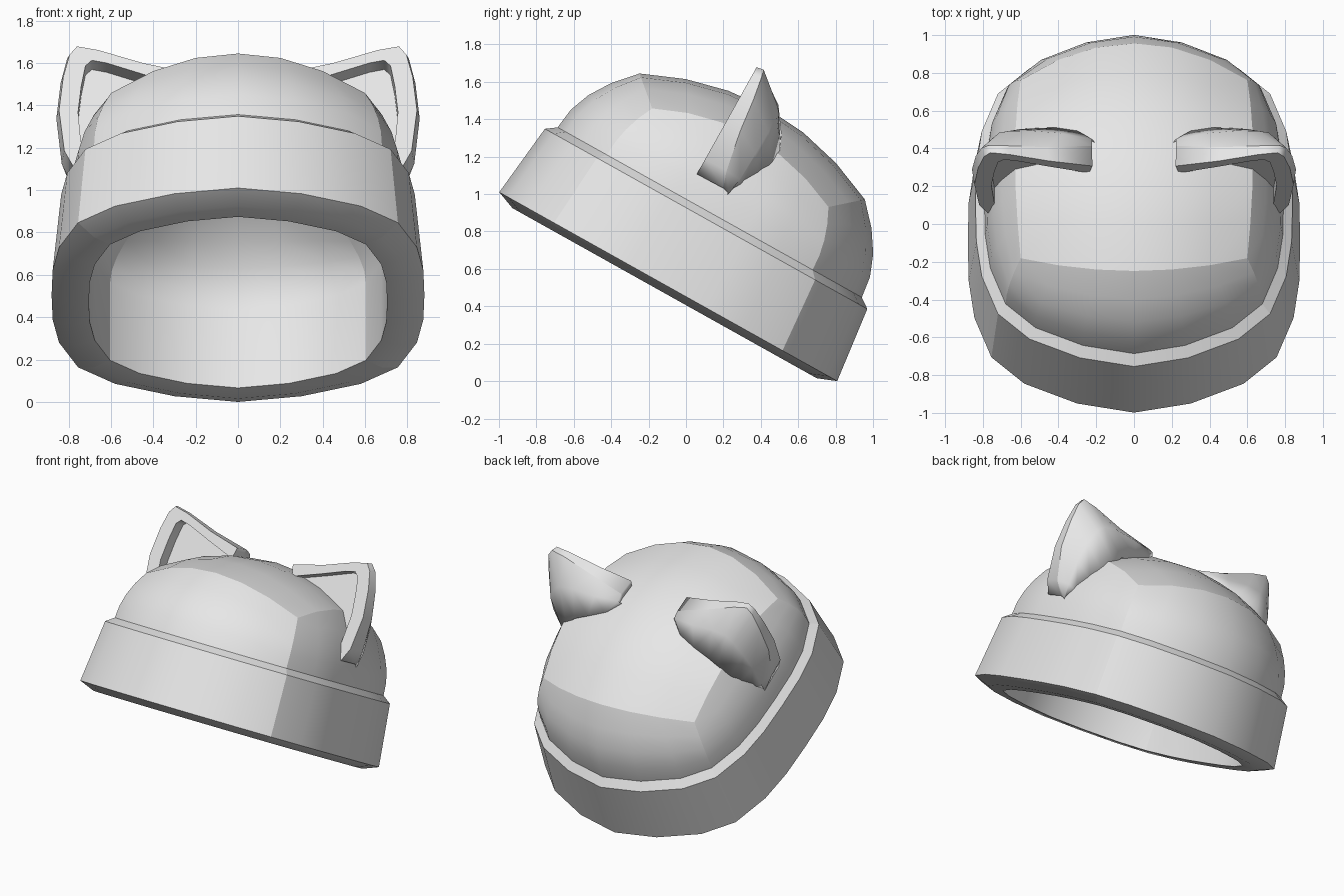
import bpy, bmesh, math
from mathutils import Matrix, Vector

if "Cube" in bpy.data.objects:
    bpy.data.objects.remove(bpy.data.objects["Cube"])

grey = bpy.data.materials.new("light grey fabric")
grey.use_nodes = True
grey.diffuse_color = (0.8, 0.8, 0.8, 1)
grey.node_tree.nodes["Principled BSDF"].inputs["Base Color"].default_value = (0.8, 0.8, 0.8, 1)

# The whole hat is tipped back so that the brim is raised at the front
TILT = Matrix.Translation((0, -0.095, 0.505)) @ Matrix.Rotation(math.radians(-29.2), 4, 'X')


def finish(name, bm):
    bmesh.ops.recalc_face_normals(bm, faces=bm.faces)
    bm.transform(TILT)
    for f in bm.faces:
        f.smooth = True
    mesh = bpy.data.meshes.new(name)
    bm.to_mesh(mesh)
    bm.free()
    mesh.materials.append(grey)
    ob = bpy.data.objects.new(name, mesh)
    bpy.context.collection.objects.link(ob)


def bridge(bm, r1, r2):
    n = len(r1)
    for i in range(n):
        j = (i + 1) % n
        bm.faces.new((r1[i], r1[j], r2[j], r2[i]))


def crease(bm, v1, v2):
    e = bm.edges.get((v1, v2))
    if e:
        e.smooth = False


# Rounded-square outline, walked as the border of a 6 x 6 panel
N = 3
BORDER = ([(i, -N) for i in range(-N, N)] + [(N, j) for j in range(-N, N)]
          + [(-i, N) for i in range(-N, N)] + [(-N, -j) for j in range(-N, N)])
FRONT = [(0, 1.035), (0.3, 0.98), (0.58, 0.86), (0.755, 0.70)]
SIDE = [(0.88, 0), (0.875, 0.24), (0.845, 0.46), (0.755, 0.70)]


def section(i, j):
    x, y = FRONT[abs(i)] if abs(j) == N else SIDE[abs(j)]
    return Vector((math.copysign(x, i), math.copysign(y, j), 0))


def ring_points(scale, z):
    return [section(i, j) * scale + Vector((0, 0, z)) for i, j in BORDER]


def top_panel(bm, scale, drop):
    grid = {}
    for i in range(-N, N + 1):
        for j in range(-N, N + 1):
            a, b = i / N, j / N
            grid[i, j] = bm.verts.new((
                a * (0.63 - 0.03 * b * b) * scale,
                b * (0.69 - 0.15 * a * a) * scale,
                1.09 - 0.17 * (a * a + b * b) + 0.04 * a * a * b * b - drop))
    for i in range(-N, N):
        for j in range(-N, N):
            bm.faces.new((grid[i, j], grid[i + 1, j], grid[i + 1, j + 1], grid[i, j + 1]))
    return [grid[k] for k in BORDER]


def wall_points(base, edge):
    # Bulging wall rows between a base ring and the border of a top panel
    rows = []
    for f in (0.25, 0.5, 0.75):
        row = []
        for p, v in zip(base, edge):
            q = p.lerp(v.co, f * f)
            q.z = p.z + (v.co.z - p.z) * f
            row.append(q)
        rows.append(row)
    return rows


# Hat: crown, folded brim and thick lining as one closed shell
bm = bmesh.new()
outer = top_panel(bm, 1, 0)
inner = top_panel(bm, 0.79, 0.17)
ledge = ring_points(0.9, 0.455)
lining = ring_points(0.8, 0.38)
brim = [ledge, ring_points(0.954, 0.415), ring_points(1, 0),
        ring_points(0.9, -0.04), ring_points(0.8, -0.04), lining]
rows = wall_points(ledge, outer)[::-1] + brim + wall_points(lining, inner)
rings = [outer] + [[bm.verts.new(p) for p in r] for r in rows] + [inner]
for r1, r2 in zip(rings, rings[1:]):
    bridge(bm, r1, r2)
    for c in range(0, len(BORDER), 2 * N):
        crease(bm, r1[c], r2[c])
for r in [rings[0]] + rings[4:7] + [rings[8]]:
    for i in range(len(r)):
        crease(bm, r[i - 1], r[i])
finish("hat", bm)

# Ears: (x, z) outlines of the front rim and the hollow, from inner end over the tip
RIM = [(0.22, 1.11), (0.45, 1.165), (0.66, 1.235), (0.76, 1.255), (0.795, 1.21),
       (0.825, 1.09), (0.845, 0.91), (0.82, 0.69), (0.775, 0.6)]
HOLLOW = [(0.3, 1.055), (0.45, 1.105), (0.62, 1.165), (0.69, 1.18), (0.72, 1.15),
          (0.74, 1.04), (0.755, 0.9), (0.74, 0.72), (0.73, 0.63)]
# Depth of the ridge behind the rim, and the line where the back meets the crown
RIDGE_Y = [-0.04, -0.08, -0.11, -0.12, -0.11, -0.09, -0.07, -0.03, 0]
BACK = [(0.2, 0.0, 1.06), (0.3, 0.09, 1.045), (0.42, 0.13, 1.01),
        (0.53, 0.15, 0.965), (0.6, 0.165, 0.93), (0.67, 0.16, 0.85),
        (0.70, 0.13, 0.76), (0.735, 0.08, 0.66), (0.76, 0.02, 0.56)]
# Hidden base line just under the crown
BASE = [(0.725, 0.62), (0.66, 0.82), (0.59, 0.9), (0.4, 0.98), (0.24, 1.03)]


def at_depth(points, y):
    return [Vector((x, y, z)) for x, z in points]


def ear(name, side):
    ridge = [Vector((x * 1.015, y, z * 1.005)) for (x, z), y in zip(RIM, RIDGE_Y)]
    back = [Vector(p) for p in BACK]
    middle = [p.lerp(q, 0.5) + Vector((0.01, 0.03, 0.01)) for p, q in zip(ridge, back)]
    base_in = [(x + 0.008, z + 0.008) for x, z in BASE]
    outlines = [at_depth(HOLLOW + base_in, -0.07), at_depth(HOLLOW + base_in, -0.16),
                at_depth(RIM + BASE, -0.16),
                ridge + at_depth(BASE, -0.05),
                middle + at_depth(BASE, 0.0),
                back + at_depth(BASE, 0.03)]
    bm = bmesh.new()
    loops = [[bm.verts.new((side * p.x, p.y, p.z)) for p in line] for line in outlines]
    for l1, l2 in zip(loops, loops[1:]):
        bridge(bm, l1, l2)
    bm.faces.new(loops[0])
    bm.faces.new(loops[-1])
    for l in loops[:4]:
        for i in range(len(l)):
            crease(bm, l[i - 1], l[i])
    finish(name, bm)


ear("left_ear", 1)
ear("right_ear", -1)
